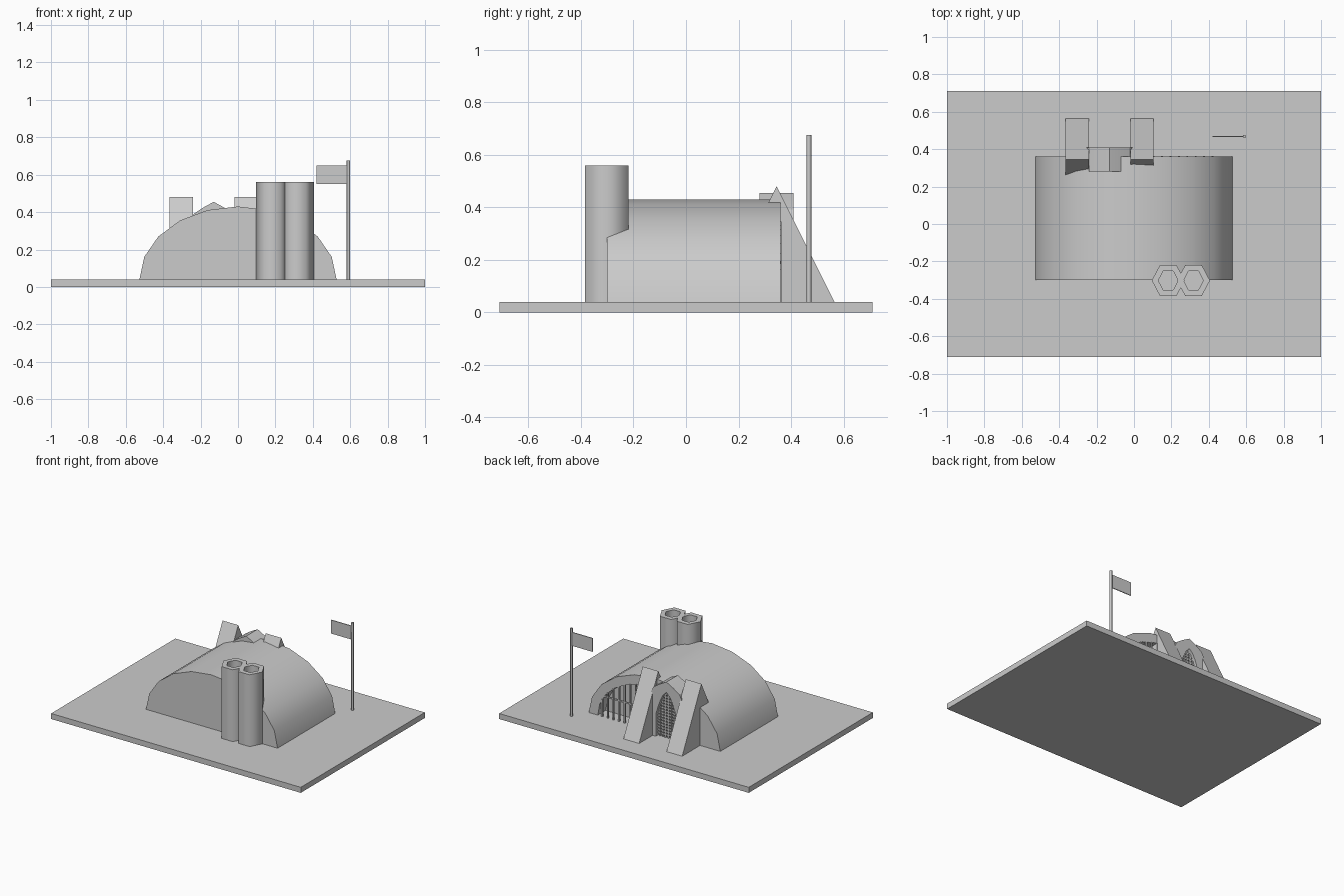
import bpy, bmesh, math

cube = bpy.data.objects.get("Cube")
if cube:
    bpy.data.objects.remove(cube, do_unlink=True)

GROUND = 0.04

stone = bpy.data.materials.new("grey stone")
stone.use_nodes = True
stone.diffuse_color = (0.6, 0.6, 0.6, 1)
stone.node_tree.nodes["Principled BSDF"].inputs["Base Color"].default_value = (0.6, 0.6, 0.6, 1)


def finish(name, bm, smooth=None):
    """Turn a bmesh into a linked object with the stone material."""
    bmesh.ops.recalc_face_normals(bm, faces=bm.faces)
    mesh = bpy.data.meshes.new(name)
    bm.to_mesh(mesh)
    bm.free()
    mesh.materials.append(stone)
    obj = bpy.data.objects.new(name, mesh)
    bpy.context.collection.objects.link(obj)
    if smooth:
        shade(obj, smooth)
    return obj


def shade(obj, degrees):
    bpy.ops.object.select_all(action="DESELECT")
    obj.select_set(True)
    bpy.context.view_layer.objects.active = obj
    bpy.ops.object.shade_smooth_by_angle(angle=math.radians(degrees))


def prism(name, profile, start, end, axis="y", smooth=None):
    """Extrude a (horizontal, z) profile along x or y."""
    bm = bmesh.new()
    def vert(a, z, d):
        return bm.verts.new((a, d, z) if axis == "y" else (d, a, z))
    near = [vert(a, z, start) for a, z in profile]
    far = [vert(a, z, end) for a, z in profile]
    bm.faces.new(near)
    bm.faces.new(far[::-1])
    for i in range(len(near)):
        j = (i + 1) % len(near)
        bm.faces.new((near[i], far[i], far[j], near[j]))
    return finish(name, bm, smooth)


def box(name, x0, x1, y0, y1, z0, z1):
    return prism(name, [(x0, z0), (x1, z0), (x1, z1), (x0, z1)], y0, y1)


def arch(rx, rz, steps, last):
    """Points on an elliptical arch, from the +x foot over the top."""
    angles = [last * i / steps for i in range(steps + 1)]
    return [(rx * math.cos(a), GROUND + rz * math.sin(a)) for a in angles]


# Ground slab
box("ground_slab", -1, 1, -0.71, 0.71, 0, GROUND)

# Barrel-roofed hall with an arched recess in its back wall
hall = prism("hall", arch(0.527, 0.39, 10, math.pi), -0.30, 0.36)
cutter = prism("recess_cutter", arch(0.455, 0.325, 6, math.pi / 2) + [(0, GROUND)], 0.27, 0.40)
cutter.hide_render = True
cut = hall.modifiers.new("recess", "BOOLEAN")
cut.operation = "DIFFERENCE"
cut.solver = "EXACT"
cut.object = cutter
bpy.context.view_layer.objects.active = hall
bpy.ops.object.modifier_apply(modifier=cut.name)
bpy.data.objects.remove(cutter, do_unlink=True)
shade(hall, 30)

# Railing bars in the recess
for i in range(9):
    x = 0.06 + i * 0.045
    top = GROUND + 0.325 * math.sqrt(1 - (x / 0.455) ** 2)
    box(f"recess_bar_{i + 1}", x - 0.005, x + 0.005, 0.352, 0.363, GROUND, top)
box("recess_rail", 0, 0.41, 0.352, 0.361, 0.185, 0.195)

# Twin hexagonal chimneys with hollow tops
RINGS = [(0.088, GROUND), (0.088, 0.56), (0.053, 0.56), (0.053, 0.42)]
for side, cx in (("right", 0.183), ("left", 0.318)):
    bm = bmesh.new()
    loops = []
    for r, z in RINGS:
        loops.append([bm.verts.new((cx + r * math.cos(k * math.pi / 3),
                                    -0.302 + 1.09 * r * math.sin(k * math.pi / 3), z))
                      for k in range(6)])
    for low, high in zip(loops, loops[1:]):
        for k in range(6):
            n = (k + 1) % 6
            bm.faces.new((low[k], low[n], high[n], high[k]))
    bm.faces.new(loops[0])
    bm.faces.new(loops[-1])
    finish(f"{side}_chimney", bm, 65)

# Sloping buttresses either side of the doorway
WEDGE = [(0.125, GROUND), (0.565, GROUND), (0.345, 0.48)]
prism("right_buttress", WEDGE, -0.365, -0.24, "x")
prism("left_buttress", WEDGE, -0.02, 0.105, "x")

# Pointed porch around the doorway
DOOR_X = -0.13


def door_half(z):
    return 0.085 * min(1, max(0, (0.38 - z) / 0.18) ** 0.6)


outer = [(0.13, GROUND), (0.13, 0.34), (0.105, 0.392), (0.055, 0.425)]
inner = [(door_half(z), z) for z in (GROUND, 0.2, 0.26, 0.31, 0.35)]
outline = outer + [(0, 0.455)] + [(-x, z) for x, z in outer[::-1]]
opening = [(-x, z) for x, z in inner] + [(0, 0.38)] + inner[::-1]
prism("porch", [(DOOR_X + x, z) for x, z in outline + opening], 0.28, 0.41, smooth=30)

# Close lattice filling the doorway
for i in range(15):
    z = 0.055 + i * 0.021
    w = door_half(z)
    box(f"door_slat_{i + 1}", DOOR_X - w, DOOR_X + w, 0.378, 0.388, z, z + 0.01)
for i in range(-3, 4):
    x = DOOR_X + i * 0.023
    top = 0.38 - 0.18 * (abs(i) * 0.023 / 0.085) ** (1 / 0.6)
    box(f"door_bar_{i + 4}", x - 0.005, x + 0.005, 0.375, 0.39, GROUND, top - 0.005)

# Flagpole and flag
bm = bmesh.new()
bmesh.ops.create_cone(bm, cap_ends=True, segments=8, radius1=0.009, radius2=0.009, depth=0.635)
bmesh.ops.translate(bm, verts=bm.verts, vec=(0.59, 0.468, GROUND + 0.3175))
finish("flagpole", bm, 50)
box("flag", 0.42, 0.588, 0.465, 0.471, 0.55, 0.648)
